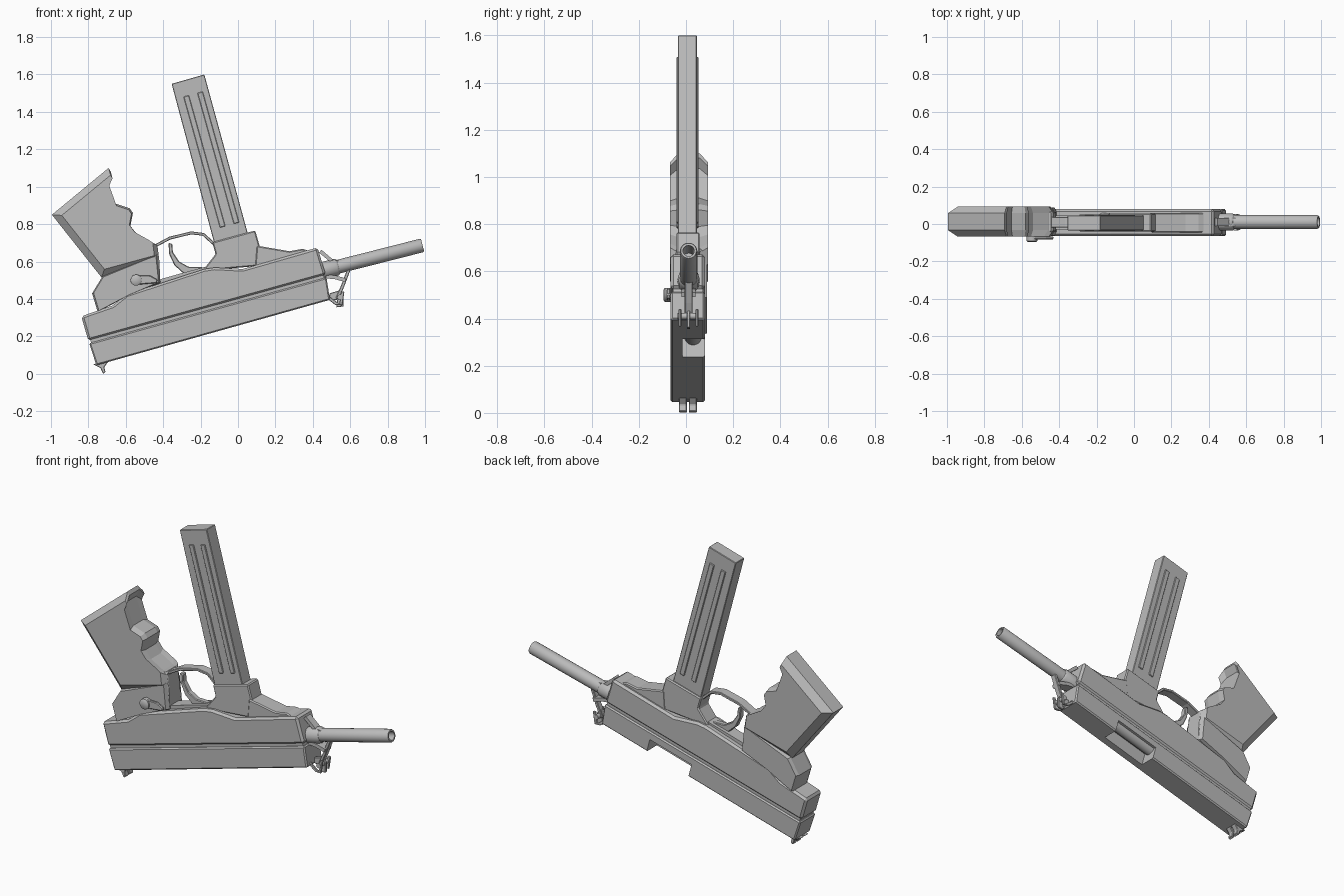
import bpy
import bmesh
import math
from mathutils import Vector, Matrix

if "Cube" in bpy.data.objects:
    bpy.data.objects.remove(bpy.data.objects["Cube"])

GREY = (0.5, 0.5, 0.5, 1)
metal = bpy.data.materials.new("gunmetal grey")
metal.use_nodes = True
metal.diffuse_color = GREY
metal.node_tree.nodes["Principled BSDF"].inputs["Base Color"].default_value = GREY

MID = 0.008                      # centre plane of the body
TILT = math.radians(15.4)        # slope of the body


def finish(name, bm, bevel=0):
    bmesh.ops.recalc_face_normals(bm, faces=bm.faces)
    mesh = bpy.data.meshes.new(name)
    bm.to_mesh(mesh)
    bm.free()
    mesh.materials.append(metal)
    ob = bpy.data.objects.new(name, mesh)
    bpy.context.collection.objects.link(ob)
    if bevel:
        mod = ob.modifiers.new("Bevel", "BEVEL")
        mod.width, mod.segments, mod.limit_method = bevel, 1, 'ANGLE'
    return ob


def prism(name, outline, y0, y1, bevel=0, shrink=1, depth=0):
    """Side profile extruded across y; shrink tapers both flanks over depth."""
    bm = bmesh.new()
    c = sum((Vector(p) for p in outline), Vector((0, 0))) / len(outline)
    layers = [(y0, shrink), (y1, shrink)]
    if depth:
        layers[1:1] = [(y0 + depth, 1), (y1 - depth, 1)]
    rings = []
    for y, s in layers:
        pts = [c + (Vector(p) - c) * s for p in outline]
        rings.append([bm.verts.new((p.x, y, p.y)) for p in pts])
    n = len(outline)
    for a, b in zip(rings, rings[1:]):
        for i in range(n):
            bm.faces.new((a[i], a[(i + 1) % n], b[(i + 1) % n], b[i]))
    bm.faces.new(rings[0])
    bm.faces.new(rings[-1])
    return finish(name, bm, bevel)


def strip(name, path, width, y0, y1, bevel=0):
    """Flat band of constant thickness following a path in the side plane."""
    pts = [Vector(p) for p in path]
    left, right = [], []
    for i, p in enumerate(pts):
        d = (pts[min(i + 1, len(pts) - 1)] - pts[max(i - 1, 0)]).normalized()
        off = Vector((-d.y, d.x)) * width / 2
        left.append(p + off)
        right.append(p - off)
    return prism(name, left + right[::-1], y0, y1, bevel)


def lathe(name, start, end, profile, sides=20):
    """Turn (distance, radius) points around the line from start to end."""
    bm = bmesh.new()
    a, b = Vector(start), Vector(end)
    rot = (b - a).to_track_quat('Z', 'Y')
    rings = []
    for d, r in profile:
        ring = []
        for k in range(sides):
            t = 2 * math.pi * k / sides
            ring.append(bm.verts.new(a + rot @ Vector((r * math.cos(t), r * math.sin(t), d))))
        rings.append(ring)
    for p, q in zip(rings, rings[1:]):
        for k in range(sides):
            bm.faces.new((p[k], p[(k + 1) % sides], q[(k + 1) % sides], q[k]))
    bm.faces.new(rings[0])
    bm.faces.new(rings[-1])
    ob = finish(name, bm)
    bpy.ops.object.select_all(action='DESELECT')
    bpy.context.view_layer.objects.active = ob
    ob.select_set(True)
    bpy.ops.object.shade_smooth_by_angle(angle=math.radians(40))
    return ob


# Receiver: two shells with a recessed seam between them
prism("receiver_upper_shell",
      [(-.80, .176), (-.838, .307), (-.67, .365), (-.595, .425), (-.18, .56),
       (-.125, .568), (.025, .56), (.425, .675), (.47, .528)],
      -.065, .08, bevel=.012)
lower = prism("receiver_lower_shell",
              [(-.796, .163), (.473, .515), (.492, .395), (-.757, .045)],
              -.065, .08, bevel=.007)
prism("receiver_core", [(-.78, .15), (-.80, .21), (.45, .55), (.468, .49)],
      -.056, .071)

# Ejection port cut into the lower left corner, with the bolt inside
bm = bmesh.new()
bmesh.ops.create_cube(bm, size=1)
bm.transform(Matrix.Translation((.06, .06, .29)) @ Matrix.Rotation(-TILT, 4, 'Y')
             @ Matrix.Diagonal((.28, .15, .125, 1)))
cutter = finish("port_cutter", bm)
cutter.hide_render = True
cutter.hide_set(True)
cutter.display_type = 'WIRE'
cut = lower.modifiers.new("Port", 'BOOLEAN')
cut.operation, cut.object, cut.solver = 'DIFFERENCE', cutter, 'EXACT'
lathe("bolt", (-.12, .03, .315), (.2, .03, .403), [(0, .036), (.34, .036)])

# Magazine well and the stepped cover in front of it
prism("magazine_well",
      [(-.19, .55), (-.12, .64), (-.138, .703), (.092, .766), (.118, .675),
       (.15, .58)], -.04, .058, bevel=.006)
prism("stepped_cover", [(.09, .56), (.1, .685), (.275, .655), (.345, .668),
                        (.40, .65), (.40, .62)], -.045, .06, bevel=.006)

# Magazine with two raised ribs on each side
prism("magazine", [(-.355, 1.55), (-.18, 1.6), (.055, .74), (-.125, .69)],
      -.034, .046, bevel=.003)
for i, (top, bottom) in enumerate([((-.277, 1.485), (-.082, .785)),
                                   ((-.203, 1.505), (-.008, .805))]):
    for side, y in (("right", -.040), ("left", .042)):
        strip(f"magazine_rib_{side}_{i + 1}", [top, bottom], .03, y, y + .01,
              bevel=.003)

# Grip with finger steps, and the frame joining it to the receiver
prism("grip",
      [(-.995, .85), (-.692, 1.10), (-.68, 1.08), (-.70, 1.035), (-.655, .91),
       (-.58, .885), (-.562, .86), (-.575, .79), (-.54, .745), (-.46, .70),
       (-.43, .68), (-.42, .60), (-.73, .515)],
      -.068, .093, shrink=.86, depth=.035)
prism("grip_frame",
      [(-.75, .33), (-.78, .43), (-.725, .52), (-.43, .64), (-.415, .49),
       (-.58, .42)], -.062, .088, shrink=.95, depth=.02)
prism("grip_tang", [(-.57, .70), (-.435, .695), (-.42, .60), (-.415, .48),
                    (-.62, .43)], -.045, .07, bevel=.008)

# Trigger group
strip("trigger_guard", [(-.44, .685), (-.365, .725), (-.25, .753), (-.185, .745),
                        (-.13, .695)], .016, -.02, .038, bevel=.003)
strip("guard_base", [(-.43, .488), (-.30, .525), (-.17, .56)], .025, -.03, .045)
prism("trigger", [(-.372, .70), (-.352, .695), (-.348, .65), (-.315, .60),
                  (-.265, .572), (-.19, .57), (-.20, .545), (-.29, .535),
                  (-.34, .58), (-.368, .64)], -.008, .026, bevel=.004)

# Safety lever on the right side
lathe("safety_pivot", (-.545, -.05, .50), (-.545, -.096, .50),
      [(0, .03), (.04, .03), (.046, .022)], 14)
prism("safety_arm", [(-.55, .527), (-.47, .525), (-.43, .503), (-.435, .485),
                     (-.55, .475)], -.082, -.066, bevel=.004)

# Hollow barrel and its collar
lathe("barrel", (.42, MID + .003, .543), (.987, MID + .003, .687),
      [(0, .037), (.578, .037), (.585, .033), (.585, .024), (.45, .024)], 20)
lathe("barrel_collar", (.44, MID + .003, .548), (.54, MID + .003, .573),
      [(0, .046), (.09, .046), (.10, .038)], 12)

# Muzzle bracket, latch and sling loop
strip("muzzle_brace", [(.44, .655), (.505, .60), (.595, .59)], .02, -.01, .032)
strip("muzzle_strut", [(.592, .60), (.59, .55), (.56, .47), (.53, .40)],
      .018, -.006, .028, bevel=.003)
strip("latch_arm", [(.47, .52), (.52, .515), (.575, .50)], .02, -.02, .04)
prism("latch_hook", [(.49, .43), (.54, .445), (.565, .42), (.565, .36), (.525, .355),
                     (.53, .395), (.49, .395)], .004, .018, bevel=.003)
for side, y in (("right", -.032), ("left", .04)):
    strip(f"latch_ear_{side}", [(.48, .41), (.525, .375), (.55, .37), (.56, .44)],
          .018, y, y + .012, bevel=.003)
lathe("latch_pin", (.545, -.035, .41), (.545, .053, .41), [(0, .014), (.088, .014)], 10)

# Twin sight prongs under the rear
for side, y in (("right", -.03), ("left", .012)):
    prism(f"sight_prong_{side}", [(-.775, .05), (-.69, .07), (-.715, .035),
                                  (-.708, .008), (-.722, 0), (-.735, .03)],
          y, y + .034, bevel=.003)
